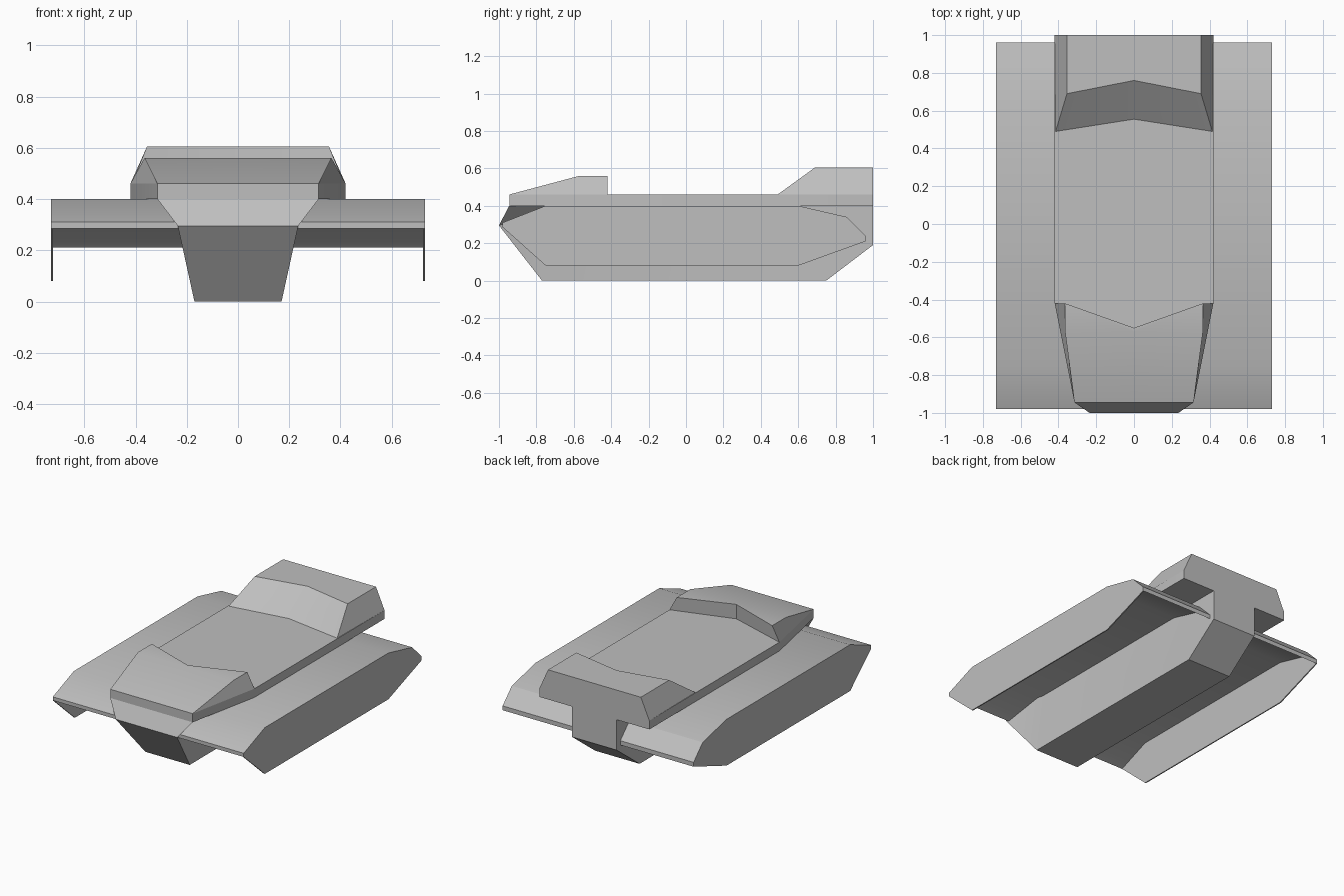
import bpy
import bmesh
import math

cube = bpy.data.objects.get("Cube")
if cube:
    bpy.data.objects.remove(cube, do_unlink=True)

grey = bpy.data.materials.new("plain_grey")
grey.use_nodes = True
colour = (0.52, 0.52, 0.52, 1)
grey.diffuse_color = colour
grey.node_tree.nodes["Principled BSDF"].inputs["Base Color"].default_value = colour


def loft(name, ring_a, ring_b, cap_b=None):
    """Join two matching rings, cap them, and mirror the result across x = 0."""
    n = len(ring_a)
    points = ring_a + ring_b
    faces = [list(range(n))]
    faces += [[n + i for i in cap] for cap in (cap_b or [range(n)])]
    faces += [[i, (i + 1) % n, n + (i + 1) % n, n + i] for i in range(n)]
    # Faces on the centre plane stay open so both halves weld together
    faces = [f for f in faces if any(points[i][0] for i in f)]

    bm = bmesh.new()
    for side in (1, -1):
        verts = [bm.verts.new((side * x, y, z)) for x, y, z in points]
        for f in faces:
            bm.faces.new([verts[i] for i in f])
    bmesh.ops.remove_doubles(bm, verts=bm.verts, dist=0.0005)
    bmesh.ops.recalc_face_normals(bm, faces=bm.faces)
    mesh = bpy.data.meshes.new(name)
    bm.to_mesh(mesh)
    bm.free()
    mesh.materials.append(grey)
    obj = bpy.data.objects.new(name, mesh)
    bpy.context.collection.objects.link(obj)
    bpy.ops.object.select_all(action='DESELECT')
    obj.select_set(True)
    bpy.context.view_layer.objects.active = obj
    bpy.ops.object.shade_smooth_by_angle(angle=math.radians(28))
    return obj


def level(outline, z):
    return [(x, y, z) for x, y in outline]


def slab(name, profile, x_in, x_out):
    """Side profile in (y, z) given width along x, on both sides."""
    return loft(name, [(x_in, y, z) for y, z in profile],
                [(x_out, y, z) for y, z in profile])


# Lower hull with a nose that flares outwards
hull = [(.235, -1, .295), (.17, -.77, 0), (.17, .75, 0), (.17, 1, .19),
        (.17, 1, .4), (.17, -.7, .4), (.315, -.945, .4)]
loft("lower_hull", [(0, y, z) for x, y, z in hull], hull,
     cap_b=[(0, 1, 5), (0, 5, 6), (1, 2, 3, 4, 5)])

# Fenders: thin sheets sloping down at both ends
fender_top = [(-.98, .31), (-.75, .4), (.6, .4), (.86, .34), (.96, .24)]
fender_under = [(.96, .21), (.85, .31), (.6, .375), (-.75, .375), (-.98, .285)]
slab("fenders", fender_top + fender_under, .17, .725)

# Side skirts hanging from the outer edges of the fenders
skirt = fender_top + [(.96, .21), (.6, .08), (-.75, .08), (-.98, .285)]
slab("side_skirts", skirt, .722, .73)

# Upper deck
deck = [(0, -.945), (.315, -.945), (.42, -.42), (.42, 1), (0, 1)]
loft("upper_deck", level(deck, .4), level(deck, .46))

# Front raised housing with a notched back wall
loft("front_housing",
     level([(0, -.945), (.315, -.945), (.42, -.42), (0, -.55)], .46),
     level([(0, -.57), (.365, -.57), (.365, -.42), (0, -.55)], .56))

# Rear raised housing with a swept front slope
loft("rear_housing",
     level([(0, .555), (.415, .49), (.42, 1), (0, 1)], .46),
     level([(0, .76), (.355, .69), (.355, 1), (0, 1)], .605))
